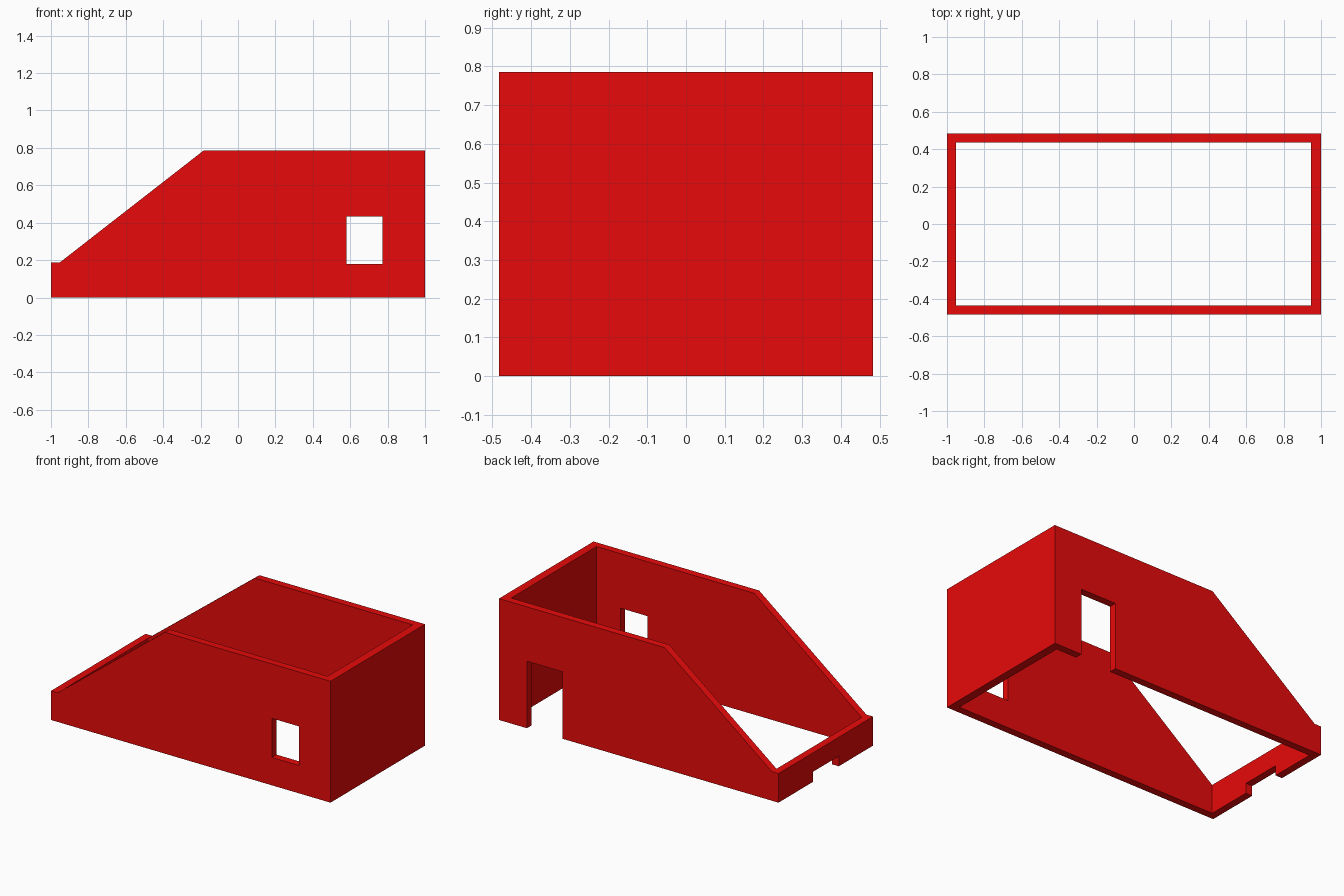
import bpy, bmesh, math

if "Cube" in bpy.data.objects:
    bpy.data.objects.remove(bpy.data.objects["Cube"])

L, W, H = 1.0, 0.483, 0.785   # half length, half width, height
T = 0.048                     # wall thickness


def prism(name, profile, y0, y1):
    """Extrude an (x, z) profile along y."""
    bm = bmesh.new()
    face = bm.faces.new([bm.verts.new((x, y0, z)) for x, z in profile])
    new = bmesh.ops.extrude_face_region(bm, geom=[face])["geom"]
    verts = [v for v in new if isinstance(v, bmesh.types.BMVert)]
    bmesh.ops.translate(bm, verts=verts, vec=(0, y1 - y0, 0))
    bmesh.ops.recalc_face_normals(bm, faces=bm.faces)
    mesh = bpy.data.meshes.new(name)
    bm.to_mesh(mesh)
    bm.free()
    obj = bpy.data.objects.new(name, mesh)
    bpy.context.collection.objects.link(obj)
    return obj


def box(name, x0, x1, y0, y1, z0, z1):
    return prism(name, [(x0, z0), (x1, z0), (x1, z1), (x0, z1)], y0, y1)


# Solid body with the sloped left end and low end wall
body = prism("house_walls",
             [(-L, 0), (L, 0), (L, H), (-0.185, H), (-L + T, 0.188), (-L, 0.188)],
             -W, W)

cutters = [
    # Open interior
    box("cavity_cutter", -L + T, 0.946, -W + T, W - T, -0.1, 1),
    # Window in the front wall
    box("window_cutter", 0.58, 0.773, -W - 0.1, -W + 0.2, 0.18, 0.433),
    # Door in the back wall
    box("door_cutter", 0.545, 0.80, W - 0.2, W + 0.1, -0.1, 0.433),
    # Notch under the low end wall
    box("notch_cutter", -L - 0.1, -L + 0.2, -0.133, 0.133, -0.1, 0.065),
]

bpy.context.view_layer.objects.active = body
body.select_set(True)
for cutter in cutters:
    cutter.hide_render = True
    mod = body.modifiers.new(cutter.name, "BOOLEAN")
    mod.operation = "DIFFERENCE"
    mod.solver = "EXACT"
    mod.object = cutter
    bpy.ops.object.modifier_apply(modifier=mod.name)
    bpy.data.objects.remove(cutter)

# Soft shading where the slope meets the level wall tops, sharp elsewhere
bpy.ops.object.shade_smooth_by_angle(angle=math.radians(40))

# Red finish
red = bpy.data.materials.new("red")
red.diffuse_color = (0.8, 0.003, 0.003, 1)
red.use_nodes = True
red.node_tree.nodes["Principled BSDF"].inputs["Base Color"].default_value = red.diffuse_color
body.data.materials.clear()
body.data.materials.append(red)
